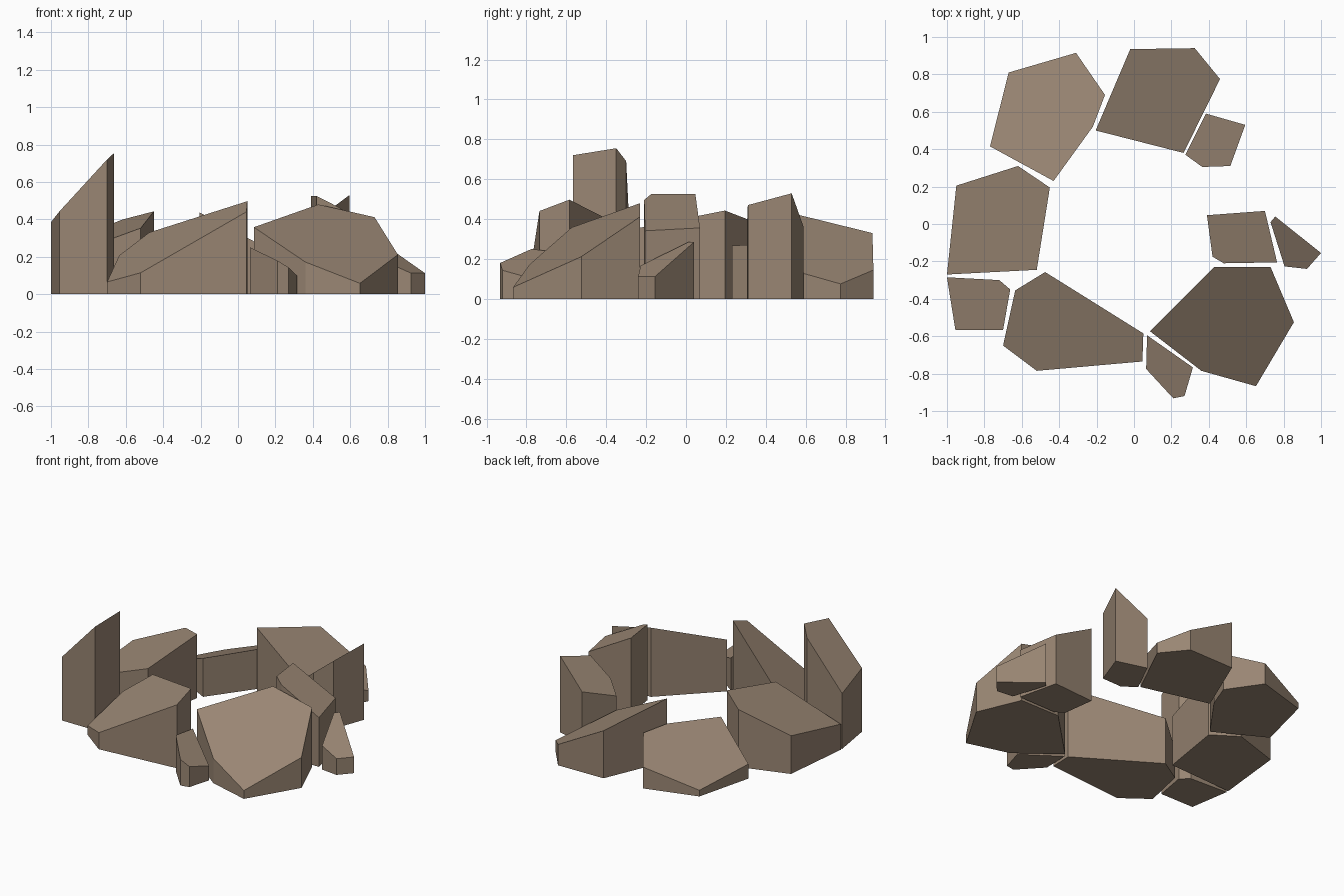
import bpy, bmesh

if "Cube" in bpy.data.objects:
    bpy.data.objects.remove(bpy.data.objects["Cube"])

# Single stone colour
stone = bpy.data.materials.new("brown_stone")
stone.diffuse_color = (0.32, 0.238, 0.172, 1)
stone.use_nodes = True
stone.node_tree.nodes["Principled BSDF"].inputs["Base Color"].default_value = stone.diffuse_color


def rock(name, h, sx, sy, outline):
    """Upright prism on the ground, cut by a sloping top plane.
    h is the height at the first corner; sx, sy are the slopes of the top."""
    x0, y0 = outline[0]
    bm = bmesh.new()
    low = [bm.verts.new((x, y, 0)) for x, y in outline]
    top = [bm.verts.new((x, y, h + sx * (x - x0) + sy * (y - y0))) for x, y in outline]
    bm.faces.new(low)
    bm.faces.new(top)
    n = len(outline)
    for i in range(n):
        j = (i + 1) % n
        bm.faces.new((low[i], low[j], top[j], top[i]))
    bmesh.ops.recalc_face_normals(bm, faces=bm.faces)
    mesh = bpy.data.meshes.new(name)
    bm.to_mesh(mesh)
    bm.free()
    mesh.materials.append(stone)
    bpy.context.collection.objects.link(bpy.data.objects.new(name, mesh))


# Ring of rocks, clockwise from the back left
rock("rock_back_left", .043, .362, -.238,
     [(-.67, .81), (-.31, .915), (-.155, .69), (-.22, .52), (-.43, .23), (-.77, .415)])
rock("rock_back", .33, -.537, -.018,
     [(-.02, .935), (.325, .94), (.46, .775), (.265, .38), (-.205, .50)])
rock("rock_back_right_small", .36, .80, -.022,
     [(.385, .59), (.595, .53), (.515, .31), (.365, .305), (.275, .37)])
rock("rock_right", .525, -.54, -.075,
     [(.39, .047), (.70, .07), (.765, -.205), (.48, -.21), (.42, -.175)])
rock("rock_right_small", .284, -.413, .364,
     [(.73, .01), (.755, .04), (1.0, -.155), (.925, -.24), (.805, -.227)])
rock("rock_front_right", .48, -.227, .583,
     [(.43, -.23), (.73, -.23), (.855, -.525), (.652, -.867), (.36, -.785), (.085, -.573)])
rock("rock_front_small", .228, -.596, -.106,
     [(.07, -.595), (.315, -.767), (.27, -.92), (.21, -.932), (.065, -.775)])
rock("rock_front", .33, .5445, .361,
     [(-.475, -.257), (.05, -.585), (.045, -.735), (-.52, -.785), (-.70, -.65), (-.635, -.355)])
rock("rock_left_tall", .385, 1.09, -.03,
     [(-1.0, -.285), (-.72, -.30), (-.662, -.35), (-.70, -.567), (-.955, -.567)])
rock("rock_left", .265, .359, .146,
     [(-.95, .205), (-.62, .31), (-.45, .195), (-.52, -.245), (-1.0, -.27)])
